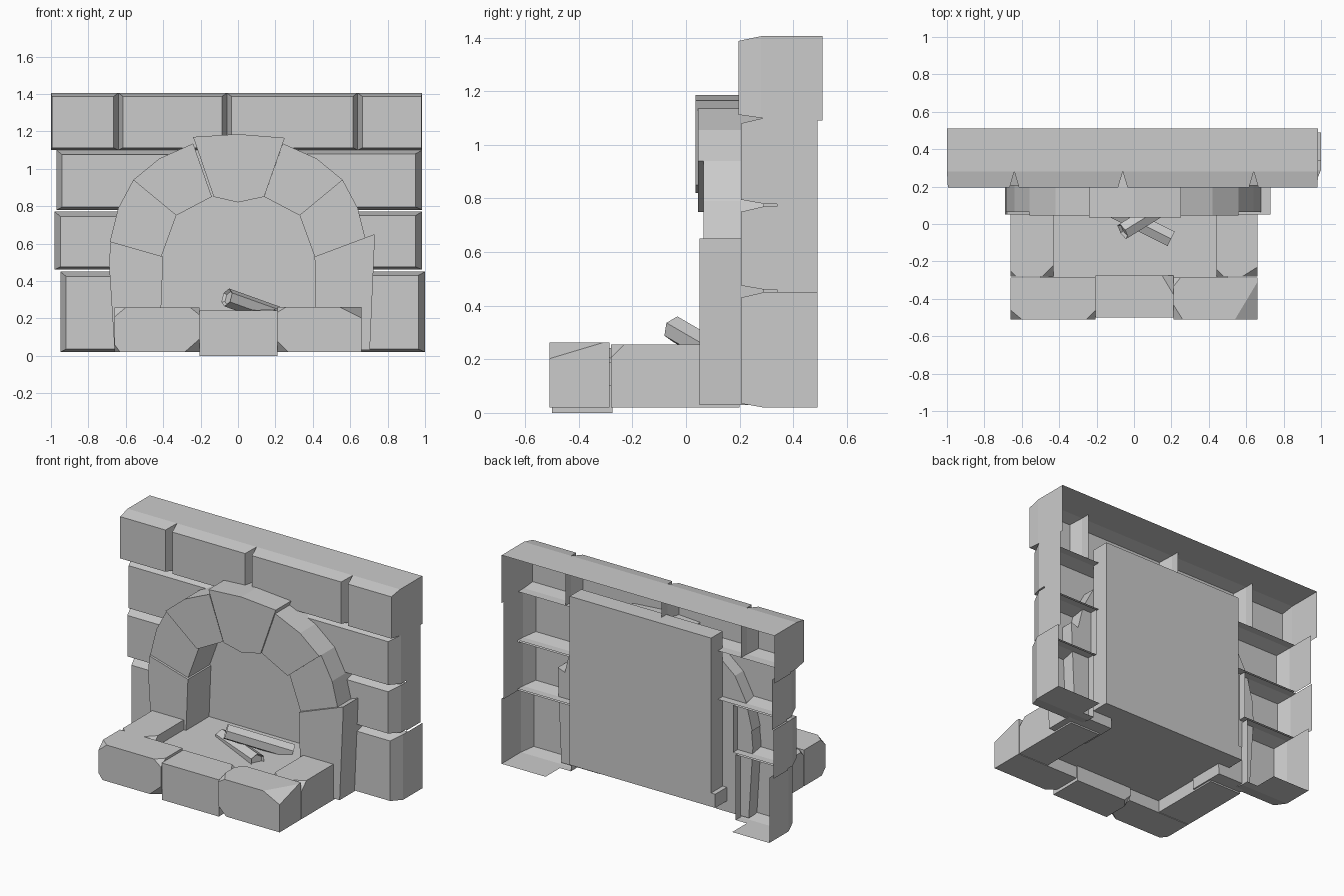
import bpy, bmesh
from mathutils import Vector

cube = bpy.data.objects.get("Cube")
if cube:
    bpy.data.objects.remove(cube, do_unlink=True)

stone = bpy.data.materials.new("grey_stone")
stone.use_nodes = True
GREY = (0.6, 0.6, 0.6, 1)
stone.diffuse_color = GREY
stone.node_tree.nodes["Principled BSDF"].inputs["Base Color"].default_value = GREY


def finish(name, bm, fix_normals=True):
    if fix_normals:
        bmesh.ops.recalc_face_normals(bm, faces=bm.faces)
    mesh = bpy.data.meshes.new(name)
    bm.to_mesh(mesh)
    bm.free()
    mesh.materials.append(stone)
    obj = bpy.data.objects.new(name, mesh)
    bpy.context.collection.objects.link(obj)
    return obj


def loft(bm, rings, cap_start=True, cap_end=True):
    """Skin a list of equal-length point rings."""
    loops = [[bm.verts.new(p) for p in ring] for ring in rings]
    n = len(loops[0])
    for a, b in zip(loops, loops[1:]):
        for i in range(n):
            j = (i + 1) % n
            bm.faces.new((a[i], a[j], b[j], b[i]))
    if cap_start:
        bm.faces.new(loops[0])
    if cap_end:
        bm.faces.new(loops[-1][::-1])


def rect(x0, x1, z0, z1, y):
    return [(x0, y, z0), (x1, y, z0), (x1, y, z1), (x0, y, z1)]


def wall_block(name, x0, x1, z0, z1, front, left, right, bottom, top):
    """Hollow block, chamfered round its front face and open at the back."""
    bm = bmesh.new()
    loft(bm, [rect(x0 + left, x1 - right, z0 + bottom, z1 - top, front),
              rect(x0, x1, z0, z1, front + 0.085),
              rect(x0, x1, z0, z1, 0.34)], cap_end=False)
    finish(name, bm, False)


def sheet(name, corners):
    bm = bmesh.new()
    bm.faces.new([bm.verts.new(c) for c in corners])
    finish(name, bm, False)


def box(name, x0, x1, y0, y1, z0, z1, chips=()):
    """Solid block with corners chipped off; each chip is (corner signs, cut lengths)."""
    bm = bmesh.new()
    loft(bm, [rect(x0, x1, z0, z1, y0), rect(x0, x1, z0, z1, y1)])
    for signs, cuts in chips:
        corner = Vector((x1 if signs[0] > 0 else x0,
                         y1 if signs[1] > 0 else y0,
                         z1 if signs[2] > 0 else z0))
        normal = Vector([s / c for s, c in zip(signs, cuts)])
        point = corner - Vector((signs[0] * cuts[0], 0, 0))
        bmesh.ops.bisect_plane(bm, geom=bm.verts[:] + bm.edges[:] + bm.faces[:],
                               plane_co=point, plane_no=normal, clear_outer=True)
        bmesh.ops.holes_fill(bm, edges=[e for e in bm.edges if e.is_boundary], sides=0)
    finish(name, bm)


# Wall: side blocks of the three lower courses
courses = [(0.02, 0.45, -0.95, 1.0, 0.6),
           (0.46, 0.77, -0.98, 0.985, 0.58),
           (0.78, 1.1, -0.97, 0.985, 0.3)]
BACK = 0.49
for i, (z0, z1, xl, xr, inner) in enumerate(courses):
    wall_block(f"wall_right_block_{i}", xl, -inner, z0, z1, 0.205, 0.03, 0, 0.015, 0.025)
    wall_block(f"wall_left_block_{i}", inner, xr, z0, z1, 0.205, 0, 0.035, 0.015, 0.02)

# Wall: top course of four blocks with V joints between them
joints = [-1.0, -0.64, -0.06, 0.64, 0.985]
for i, (a, b) in enumerate(zip(joints, joints[1:])):
    wall_block(f"wall_top_block_{i}", a, b, 1.1, 1.405, 0.195,
               0.025 if i else 0.005, 0.025 if i < 3 else 0.005, 0.012, 0.018)

# Wall: thin returns at the ends, top and bottom
for i, (z0, z1, xl, xr, _) in enumerate(courses + [(1.1, 1.405, -1.0, 0.985, 0)]):
    back = 0.51 if i == 3 else BACK
    low = z0 - 0.01 if i else z0
    sheet(f"right_end_{i}", [(xl, back, low), (xl, 0.34, low), (xl, 0.34, z1), (xl, back, z1)])
    sheet(f"left_end_{i}", [(xr, 0.34, low), (xr, back, low), (xr, back, z1), (xr, 0.34, z1)])
sheet("wall_cap", [(-1, 0.34, 1.405), (0.985, 0.34, 1.405), (0.985, 0.51, 1.405), (-1, 0.51, 1.405)])
for name, a, b in (("right_foot", -0.95, -0.68), ("left_foot", 0.68, 1.0)):
    sheet(name, [(a, 0.34, 0.02), (a, BACK, 0.02), (b, BACK, 0.02), (b, 0.34, 0.02)])

# Firebox back panel and floor
box("firebox_back", -0.47, 0.56, 0.29, 0.41, 0.1, 1.21)
box("firebox_floor", -0.5, 0.5, -0.33, 0.41, 0.1, 0.19)


# Arch stones, each an outline pushed back from its front
def arch_stone(name, outline, front):
    bm = bmesh.new()
    loft(bm, [[(x, y, z) for x, z in outline] for y in (front, 0.29)])
    finish(name, bm)


arch_stone("keystone", [(-0.13, 0.85), (0, 0.82), (0.14, 0.85), (0.25, 1.165),
                        (0, 1.185), (-0.24, 1.17)], 0.035)
upper = [(0.14, 0.85), (0.33, 0.75), (0.56, 0.94), (0.42, 1.055), (0.24, 1.135)]
middle = [(0.33, 0.75), (0.41, 0.53), (0.685, 0.61), (0.64, 0.79), (0.56, 0.94)]
for side, s in (("right", -1), ("left", 1)):
    arch_stone(f"arch_upper_{side}", [(s * x, z) for x, z in upper], 0.045)
    arch_stone(f"arch_middle_{side}", [(s * x, z) for x, z in middle], 0.065)
arch_stone("jamb_right", [(-0.42, 0.03), (-0.4, 0.53), (-0.68, 0.61), (-0.69, 0.5), (-0.66, 0.03)], 0.05)
arch_stone("jamb_left", [(0.42, 0.03), (0.41, 0.53), (0.73, 0.65), (0.73, 0.6), (0.705, 0.03)], 0.05)

# Hearth kerb stones
box("hearth_right_side", -0.66, -0.43, -0.28, 0.2, 0.02, 0.255,
    [((1, -1, 1), (0.06, 0.06, 0.06)), ((-1, -1, 1), (0.03, 0.03, 0.03))])
box("hearth_left_side", 0.44, 0.66, -0.28, 0.2, 0.02, 0.255,
    [((-1, -1, 1), (0.04, 0.04, 0.04)), ((1, -1, 1), (0.08, 0.05, 0.05))])
box("hearth_front_right", -0.66, -0.205, -0.51, -0.285, 0.02, 0.258,
    [((1, -1, -1), (0.08, 0.06, 0.07)), ((-1, -1, 1), (0.06, 0.05, 0.05)),
     ((1, -1, 1), (0.05, 0.05, 0.04)), ((-1, -1, -1), (0.03, 0.04, 0.04))])
box("hearth_front_middle", -0.205, 0.21, -0.5, -0.275, 0, 0.242,
    [((1, 1, 1), (0.06, 0.1, 0.04)), ((-1, 1, -1), (0.05, 0.06, 0.05))])
box("hearth_front_left", 0.21, 0.66, -0.51, -0.285, 0.02, 0.262,
    [((1, -1, 1), (0.12, 0.2, 0.06)), ((-1, -1, 1), (0.05, 0.08, 0.03)),
     ((-1, -1, -1), (0.06, 0.05, 0.06)), ((-1, 1, 1), (0.04, 0.05, 0.04))])


# Logs: six-sided bars with hollowed ends
def log(name, start, end, radius=0.05):
    bm = bmesh.new()
    start, end = Vector(start), Vector(end)
    bmesh.ops.create_cone(bm, cap_ends=True, segments=6, radius1=radius,
                          radius2=radius, depth=(end - start).length)
    caps = [f for f in bm.faces if len(f.verts) == 6]
    bmesh.ops.inset_individual(bm, faces=caps, thickness=0.012, depth=-0.015)
    obj = finish(name, bm)
    obj.location = (start + end) / 2
    obj.rotation_euler = (end - start).to_track_quat("Z", "Y").to_euler()


log("log_upper", (-0.06, -0.04, 0.312), (0.28, 0.17, 0.19))
log("log_lower", (0.2, -0.08, 0.2), (-0.2, 0.12, 0.18))
